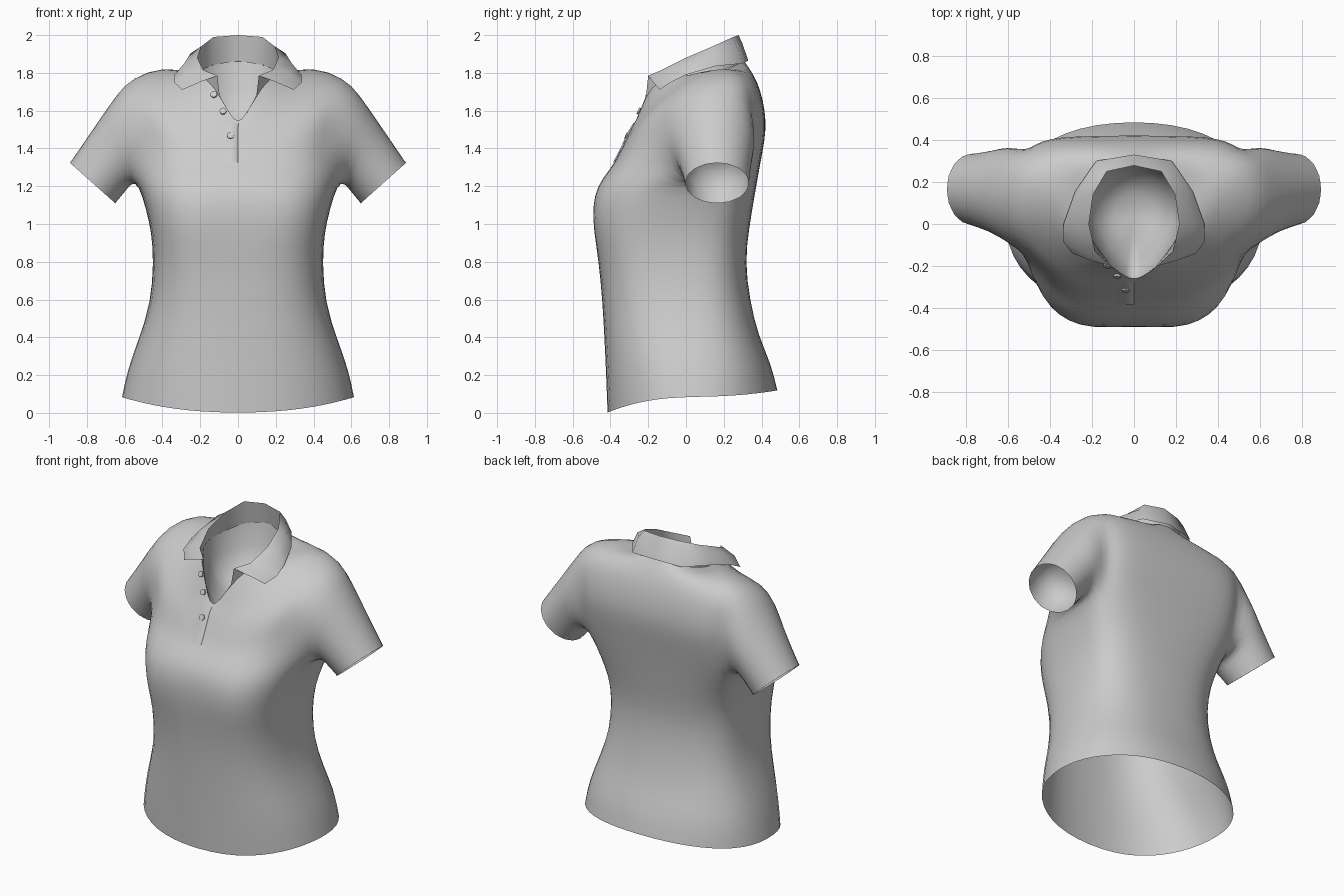
import bpy, bmesh, math
from mathutils import Vector
from mathutils.bvhtree import BVHTree

if "Cube" in bpy.data.objects:
    bpy.data.objects.remove(bpy.data.objects["Cube"])

def spow(v, p):
    return math.copysign(abs(v) ** p, v) if abs(v) > 1e-9 else 0.0

def make(name, verts, faces, mirror=False, subsurf=0):
    bm = bmesh.new()
    vs = [bm.verts.new(v) for v in verts]
    for f in faces:
        bm.faces.new([vs[i] for i in f])
    loose = [v for v in bm.verts if not v.link_faces]
    bmesh.ops.delete(bm, geom=loose, context='VERTS')
    bmesh.ops.recalc_face_normals(bm, faces=bm.faces)
    me = bpy.data.meshes.new(name)
    bm.to_mesh(me)
    bm.free()
    me.shade_smooth()
    ob = bpy.data.objects.new(name, me)
    bpy.context.collection.objects.link(ob)
    if mirror:
        m = ob.modifiers.new("Mirror", 'MIRROR')
        m.use_clip = True
    if subsurf:
        s = ob.modifiers.new("Subsurf", 'SUBSURF')
        s.levels = s.render_levels = subsurf
    return ob

# Body rings, hem to neckline: half width, front y, back y, side y,
# front z, side z, back z, front/back squareness, front dip exponent
ROWS = [
    (.62, -.42, .488, .04, .00, .085, .12, .88, .90, 2),
    (.59, -.427, .455, .04, .20, .23, .26, .83, .85, 2),
    (.53, -.435, .385, .02, .38, .39, .41, .78, .80, 2),
    (.465, -.445, .34, .00, .58, .58, .60, .72, .75, 2),
    (.45, -.467, .315, .00, .80, .80, .80, .65, .70, 2),
    (.46, -.505, .335, .00, .97, .95, .97, .60, .65, 2),
    (.49, -.512, .36, .03, 1.10, 1.08, 1.12, .62, .58, 2),
    (.53, -.487, .385, .08, 1.20, 1.21, 1.27, .68, .52, 2),
    (.53, -.42, .41, .10, 1.28, 1.34, 1.40, .75, .45, 2),
    (.54, -.375, .425, .13, 1.34, 1.48, 1.50, .78, .42, 2),
    (.55, -.345, .42, .14, 1.40, 1.62, 1.60, .80, .45, 2),
    (.57, -.32, .395, .16, 1.45, 1.775, 1.71, .95, .58, 1.8),
    (.40, -.30, .36, .18, 1.50, 1.84, 1.79, 1.0, .82, 1.5),
    (.24, -.265, .31, .05, 1.53, 1.79, 1.865, 1.3, 1.0, 6),
]

def ring_pt(row, deg):
    w, f, b, ys, zf, zs, zb, pf, pb, q = row
    s, c = math.sin(math.radians(deg)), math.cos(math.radians(deg))
    if abs(c) < 1e-9:
        c = 0.0
    p = pf if c > 0 else pb
    x = w * spow(s, p)
    k = abs(spow(c, p))
    if c > 0:
        y, z = ys + (f - ys) * k, zs + (zf - zs) * c ** q
        y += .025 * math.exp(-(x / .1) ** 2 - ((z - 1.08) / .2) ** 2)
    else:
        y, z = ys + (b - ys) * k, zs + (zb - zs) * c * c
    return Vector((x, y, z))

# Shirt body: half loft with an armhole, sleeve bridged on, then mirrored
C = 13
A0, A1, C0, C1 = 7, 11, 4, 8
verts, faces = [], []
for row in ROWS:
    verts += [ring_pt(row, c * 15) for c in range(C)]
for r in range(len(ROWS) - 1):
    for c in range(C - 1):
        if A0 <= r < A1 and C0 <= c < C1:
            continue
        a = r * C + c
        faces.append((a, a + 1, a + C + 1, a + C))

# armhole loop starts under the arm and runs round the back
loop = [(A0, 6), (A0, 7)] + [(r, C1) for r in range(A0, A1)]
loop += [(A1, c) for c in range(C1, C0, -1)]
loop += [(r, C0) for r in range(A1, A0, -1)] + [(A0, C0), (A0, 5)]
prev = [r * C + c for r, c in loop]
n = len(prev)
SLEEVE = [  # centre, half height vector, half depth
    ((.60, .14, 1.457), (.0375, 0, .2425), .235),
    ((.672, .155, 1.352), (.0725, 0, .19), .197),
    ((.77, .165, 1.217), (.122, 0, .109), .172),
]

def sleeve_ring(ctr, u, v, k=1.0):
    return [Vector(ctr) - k * Vector(u) * math.cos(2 * math.pi * i / n)
            + Vector((0, k * v * math.sin(2 * math.pi * i / n), 0)) for i in range(n)]

for spec in SLEEVE:
    cur = list(range(len(verts), len(verts) + n))
    verts += sleeve_ring(*spec)
    for i in range(n):
        j = (i + 1) % n
        faces.append((prev[i], prev[j], cur[j], cur[i]))
    prev = cur
body = make("shirt_body", verts, faces, mirror=True, subsurf=1)

# Linings that close the sleeves and the neck inside
def bowl(name, rings, mirror=False):
    k = len(rings[0])
    vs = [v for r in rings for v in r]
    fs = [(r * k + i, r * k + (i + 1) % k, (r + 1) * k + (i + 1) % k, (r + 1) * k + i)
          for r in range(len(rings) - 1) for i in range(k)]
    vs.append(sum(rings[-1], Vector()) / k)
    last = (len(rings) - 1) * k
    fs += [(last + i, last + (i + 1) % k, len(vs) - 1) for i in range(k)]
    return make(name, vs, fs, mirror)

end = SLEEVE[-1]
inward = Vector((-.06, 0, .075))
bowl("sleeve_lining", [sleeve_ring(Vector(end[0]) + inward * d, end[1], end[2], k)
                       for d, k in ((0, .985), (1, .97), (1.7, .7), (2, .35))], True)
neck = [ring_pt(ROWS[-1], c * 15) for c in range(C)]
neck += [Vector((-p.x, p.y, p.z)) for p in neck[-2:0:-1]]
mid = Vector((0, .03, 1.48))
bowl("neck_lining", [neck] + [
    [Vector((p.x * k, mid.y + (p.y - mid.y) * k, mid.z + (p.z - mid.z) * h)) for p in neck]
    for k, h in ((.93, .6), (.75, .25), (.4, .05))])

# Collar: turned-down leaf, roll, fold line and inner stand
leaf = [(0, .33, 1.865), (.18, .30, 1.85), (.28, .155, 1.835),
        (.335, 0, 1.79), (.338, -.08, 1.75), (.295, -.14, 1.71)]
roll = [(0, .297, 1.96), (.16, .265, 1.945), (.25, .145, 1.905),
        (.285, 0, 1.85), (.275, -.11, 1.795), (.20, -.175, 1.752)]
fold = [(0, .278, 2.0), (.13, .25, 1.99), (.195, .14, 1.94),
        (.215, 0, 1.88), (.185, -.13, 1.815), (.11, -.20, 1.785)]
stand = [ring_pt(ROWS[-1], d) for d in (180, 145, 110, 85, 60, 30)]
m = len(fold)
cf = []
for k in range(3):
    for i in range(m - 1):
        a = k * m + i
        cf.append((a, a + 1, a + m + 1, a + m))
collar = make("collar", leaf + roll + fold + stand, cf, mirror=True)
bpy.context.view_layer.objects.active = collar
collar.select_set(True)
bpy.ops.object.shade_smooth_by_angle(angle=math.radians(60))
collar.select_set(False)

# Surface lookup for the trim
bpy.context.view_layer.update()
tree = BVHTree.FromObject(body, bpy.context.evaluated_depsgraph_get())

def on_front(x, z, lift):
    y = -.28 - max(0, 1.55 - z) * .5 + max(0, z - 1.55) * .5
    co, nrm, _, _ = tree.find_nearest(Vector((x, y, z)))
    if nrm.y > 0:
        nrm = -nrm
    return co + nrm * lift, nrm

# Placket flap below the neck opening
pv, pf = [], []
for i in range(6):
    z = 1.54 - .042 * i
    for x, lift in ((-.08, .001), (-.04, .004), (-.004, .006), (0, 0)):
        pv.append(on_front(x, z, lift)[0])
for i in range(5):
    for j in range(3):
        a = i * 4 + j
        pf.append((a, a + 1, a + 5, a + 4))
make("placket", pv, pf)

# Buttons
for i, (x, z) in enumerate(((-.13, 1.69), (-.08, 1.60), (-.04, 1.47))):
    co, nrm = on_front(x, z, .006)
    bpy.ops.mesh.primitive_cylinder_add(vertices=12, radius=.018, depth=.01, location=co)
    b = bpy.context.object
    b.name = f"button_{i + 1}"
    b.rotation_euler = nrm.to_track_quat('Z', 'Y').to_euler()
    bpy.ops.object.shade_smooth_by_angle(angle=math.radians(40))
